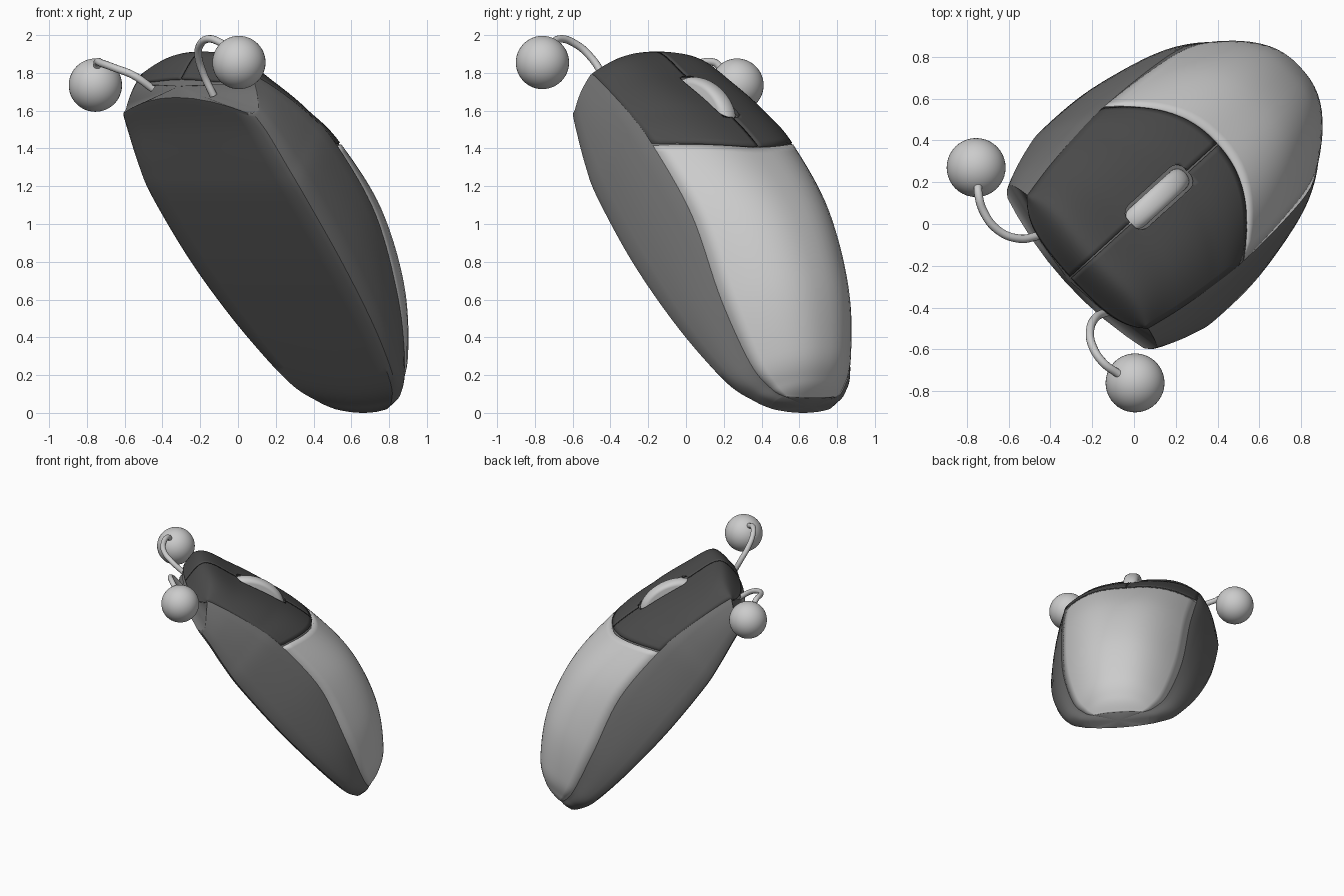
import bpy, bmesh, math
from mathutils import Vector, Matrix

if "Cube" in bpy.data.objects:
    bpy.data.objects.remove(bpy.data.objects["Cube"])

# Local frame of the tilted mouse: t nose->tail, v sideways, h up from the base
AZ, TILT = math.radians(42.2), math.radians(38.7)
D = Vector((math.cos(AZ), math.sin(AZ), 0))
S = Vector((-math.sin(AZ), math.cos(AZ), 0))
Z = Vector((0, 0, 1))
T = D * math.sin(TILT) - Z * math.cos(TILT)
N = D * math.cos(TILT) + Z * math.sin(TILT)
ORIGIN = D * -0.43 + S * 0.0145 + Z * 1.67


def place(t, v, h):
    return ORIGIN + T * t + S * v + N * h


# Cross-sections: t at crown / shoulder / base edge / base middle,
# crown height, shoulder half-width, shoulder height, base half-width, base height
KEYS = [
    (-.06, .00, .12, .00, .09, .435, .19, .52, 0),
    (-.075, .01, .14, .03, .295, .44, .195, .53, -.002),
    (.19, .17, .25, .20, .405, .47, .265, .56, -.01),
    (.50, .40, .45, .45, .525, .495, .34, .595, -.035),
    (.82, .625, .65, .65, .61, .505, .38, .615, -.05),
    (1.25, 1.10, 1.10, 1.10, .645, .49, .375, .605, -.055),
    (1.66, 1.57, 1.55, 1.57, .55, .455, .245, .54, -.045),
    (1.98, 1.92, 1.90, 1.95, .365, .36, .135, .43, -.03),
    (2.10, 2.06, 2.05, 2.09, .23, .26, .10, .31, -.01),
    (2.14, 2.11, 2.11, 2.14, .125, .19, .10, .22, 0),
]


def section(p):
    """Smoothly interpolated cross-section at fractional index p."""
    i = min(int(p), len(KEYS) - 2)
    f = p - i
    k = [KEYS[max(0, min(len(KEYS) - 1, i + o))] for o in (-1, 0, 1, 2)]
    return [b + .5 * f * (c - a + f * (2*a - 5*b + 4*c - d + f * (3*(b - c) + d - a)))
            for a, b, c, d in zip(*k)]


def crown(p, s, sink=0):
    tc, te, _, _, hc, we, he, _, _ = section(p)
    a = abs(s)
    bump = 1 - a ** (2.5 + 2.5 * max(0, 1 - p / 3))
    inset = sink * bump * max(0, 1 - p / 2)
    return place(tc + (te - tc) * a * a + inset, s * we, he + (hc - he - sink) * bump)


def ring(p):
    """Closed outline: base, rounded edge, side wall, sunken crown."""
    tc, te, tb, tm, hc, we, he, wb, hb = section(p)
    half = [(wb * s, hb, tm + (tb - tm) * s * s) for s in (.25, .5, .75, .93)]
    rim = min(.05, (he - hb) * .4)
    half += [(wb * .98, hb + rim * .3, tb)]
    for k in range(6):
        f = k / 6
        bulge = .015 * math.sin(math.pi * f)
        half.append((wb + (we - wb) * f + bulge, hb + rim + (he - hb - rim) * f, tb + (te - tb) * f))
    right = [place(t, v, h) for v, h, t in half]
    left = [place(t, -v, h) for v, h, t in half]
    top = [crown(p, 1 - k / 10, .02) for k in range(21)]
    return [place(tm, 0, hb)] + right + top + left[::-1]


def material(name, g):
    m = bpy.data.materials.new(name)
    m.diffuse_color = (g, g, g, 1)
    m.use_nodes = True
    m.node_tree.nodes["Principled BSDF"].inputs["Base Color"].default_value = m.diffuse_color
    return m


DARK, BLACK = material("dark_grey", .16), material("black", .07)


def finish(ob, mat=None, angle=35):
    if mat:
        ob.data.materials.append(mat)
    bpy.ops.object.select_all(action='DESELECT')
    ob.select_set(True)
    bpy.context.view_layer.objects.active = ob
    bpy.ops.object.shade_smooth_by_angle(angle=math.radians(angle))
    return ob


def loft(name, rows, caps=None):
    """Skin rows of points; with cap centres the rows are closed rings."""
    bm = bmesh.new()
    vs = [[bm.verts.new(c) for c in r] for r in rows]
    n = len(rows[0])
    for a, b in zip(vs, vs[1:]):
        for j in range(n if caps else n - 1):
            k = (j + 1) % n
            bm.faces.new((a[j], b[j], b[k], a[k]))
    if caps:
        for r, c in zip((vs[0], vs[-1]), caps):
            mid = bm.verts.new(c)
            for j in range(n):
                bm.faces.new((r[j], r[(j + 1) % n], mid))
        bmesh.ops.recalc_face_normals(bm, faces=bm.faces)
    me = bpy.data.meshes.new(name)
    bm.to_mesh(me)
    bm.free()
    ob = bpy.data.objects.new(name, me)
    bpy.context.collection.objects.link(ob)
    return ob


def span(a, b, n):
    return [a + (b - a) * i / n for i in range(n + 1)]


def shell(name, p0, p1, s0, s1, mat=None):
    rows = [[crown(p, s) for s in span(s0, s1, 20)] for p in span(p0, p1, 40)]
    ob = finish(loft(name, rows), mat)
    m = ob.modifiers.new("thickness", 'SOLIDIFY')
    m.thickness, m.offset = .03, -1
    return ob


# Body, palm cover and two buttons
caps = (place(-.035, 0, .05), place(2.15, 0, .06))
finish(loft("body", [ring(p) for p in span(0, 9, 72)], caps), DARK)
shell("palm_cover", 4.02, 9, -.985, .985)
buttons = [shell("button_right", 0, 3.98, -.985, -.01, BLACK),
           shell("button_left", 0, 3.98, .01, .985, BLACK)]


# Scroll wheel and its slot
def wheel(name, grow):
    bm = bmesh.new()
    bmesh.ops.create_cone(bm, cap_ends=True, segments=48, radius1=.23 + grow,
                          radius2=.23 + grow, depth=.11 + 2 * grow)
    rims = [e for e in bm.edges if abs(e.verts[0].co.z - e.verts[1].co.z) < .001]
    bmesh.ops.bevel(bm, geom=rims, offset=.05, segments=5, affect='EDGES', profile=.5)
    pitch = math.atan2(.17, .4)
    along = T * math.cos(pitch) + N * math.sin(pitch)
    up = N * math.cos(pitch) - T * math.sin(pitch)
    c = place(.395, 0, .405)
    m = Matrix((along, up * .6, along.cross(up))).transposed().to_4x4()
    bm.transform(Matrix.Translation(c) @ m)
    bmesh.ops.recalc_face_normals(bm, faces=bm.faces)
    me = bpy.data.meshes.new(name)
    bm.to_mesh(me)
    bm.free()
    ob = bpy.data.objects.new(name, me)
    bpy.context.collection.objects.link(ob)
    return finish(ob)


wheel("scroll_wheel", 0)
cutter = wheel("slot_cutter", .015)
cutter.hide_render = True
cutter.hide_viewport = True
for b in buttons:
    m = b.modifiers.new("slot", 'BOOLEAN')
    m.object, m.operation, m.solver = cutter, 'DIFFERENCE', 'EXACT'


# Ball antennae on curved stems
def antenna(side, ball, path):
    cu = bpy.data.curves.new("stem_" + side, 'CURVE')
    cu.dimensions, cu.bevel_depth, cu.bevel_resolution = '3D', .02, 4
    cu.use_fill_caps = True
    sp = cu.splines.new('BEZIER')
    sp.bezier_points.add(len(path) - 1)
    for bp, c in zip(sp.bezier_points, path):
        bp.co = c
        bp.handle_left_type = bp.handle_right_type = 'AUTO'
    bpy.context.collection.objects.link(bpy.data.objects.new("stem_" + side, cu))
    bpy.ops.mesh.primitive_uv_sphere_add(segments=40, ring_count=24, radius=.141, location=ball)
    bpy.context.object.name = "ball_" + side
    finish(bpy.context.object)


antenna("left", (-.755, .27, 1.735),
        [(-.45, -.055, 1.715), (-.55, -.07, 1.785), (-.65, -.03, 1.825),
         (-.72, .06, 1.85), (-.745, .15, 1.855), (-.745, .19, 1.82)])
antenna("right", (.005, -.76, 1.855),
        [(-.13, -.42, 1.68), (-.185, -.45, 1.80), (-.21, -.51, 1.89),
         (-.20, -.58, 1.95), (-.15, -.66, 1.98), (-.07, -.72, 1.95)])
